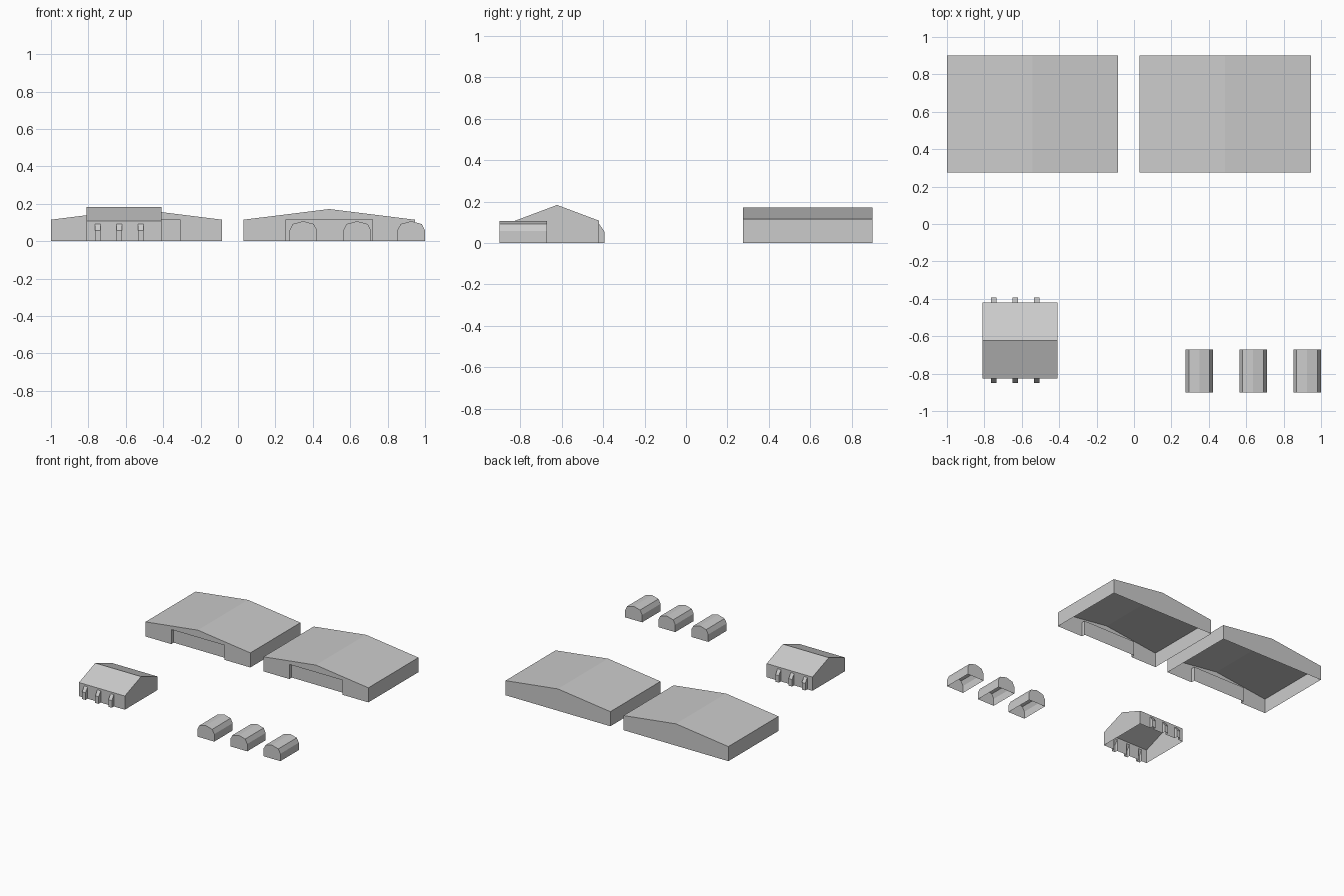
import bpy, bmesh

if "Cube" in bpy.data.objects:
    bpy.data.objects.remove(bpy.data.objects["Cube"])


def build(name, faces):
    """Make an object from a list of polygons, welding shared corners."""
    bm = bmesh.new()
    for pts in faces:
        bm.faces.new([bm.verts.new(p) for p in pts])
    bmesh.ops.remove_doubles(bm, verts=bm.verts, dist=0.0005)
    bmesh.ops.recalc_face_normals(bm, faces=bm.faces)
    me = bpy.data.meshes.new(name)
    bm.to_mesh(me)
    bm.free()
    ob = bpy.data.objects.new(name, me)
    bpy.context.collection.objects.link(ob)
    return ob


def strip(profile, y0, y1):
    """Quads joining an x-z profile between two y positions."""
    return [[(a[0], y0, a[1]), (b[0], y0, b[1]), (b[0], y1, b[1]), (a[0], y1, a[1])]
            for a, b in zip(profile, profile[1:])]


def cap(profile, y):
    return [(x, y, z) for x, z in profile]


# Large hangars: open underneath, shallow gable, recessed door in the front
def hangar(name, cx):
    y0, y1, yd = 0.275, 0.90, 0.305
    hw, dw, eave, ridge = 0.4575, 0.232, 0.115, 0.172
    shell = [(cx - hw, 0), (cx - hw, eave), (cx, ridge), (cx + hw, eave), (cx + hw, 0)]
    door = [(cx + dw, 0), (cx + dw, eave), (cx - dw, eave), (cx - dw, 0)]
    build(name, strip(shell, y0, y1) + [cap(shell, y1), cap(shell + door, y0)]
          + strip(door, y0, yd) + [cap(door, yd)])


hangar("left_hangar", -0.5425)
hangar("right_hangar", 0.4875)

# Small round-topped huts, open underneath
for i, cx in enumerate((0.349, 0.637, 0.926)):
    arch = [(cx + x, z) for x, z in ((-0.074, 0), (-0.074, 0.058), (-0.056, 0.092), (0, 0.107),
                                     (0.056, 0.092), (0.074, 0.058), (0.074, 0))]
    build(f"hut_{i + 1}", strip(arch, -0.90, -0.67) + [cap(arch, -0.90), cap(arch, -0.67)])

# Gabled hall with sloped buttresses on both long walls
x0, x1, yc, hd = -0.81, -0.41, -0.6225, 0.2025
eave, ridge, top, low, out = 0.108, 0.184, 0.093, 0.056, 0.026
faces = []
for s in (-1, 1):
    y, yo = yc + s * hd, yc + s * (hd + out)
    faces.append([(x0, y, eave), (x1, y, eave), (x1, yc, ridge), (x0, yc, ridge)])
    # wall, hollow behind each buttress
    outline = [(x1, y, 0), (x1, y, eave), (x0, y, eave), (x0, y, 0)]
    for cx in (-0.75, -0.635, -0.52):
        a, b = cx - 0.015, cx + 0.015
        outline += [(a, y, 0), (a, y, top), (b, y, top), (b, y, 0)]
        faces.append([(a, y, top), (b, y, top), (b, yo, low), (a, yo, low)])
        faces.append([(a, yo, low), (b, yo, low), (b, yo, 0), (a, yo, 0)])
        for x in (a, b):
            faces.append([(x, y, 0), (x, y, top), (x, yo, low), (x, yo, 0)])
    faces.append(outline)
for x in (x0, x1):
    faces.append([(x, yc - hd, 0), (x, yc - hd, eave), (x, yc, ridge),
                  (x, yc + hd, eave), (x, yc + hd, 0)])
build("buttressed_hall", faces)
